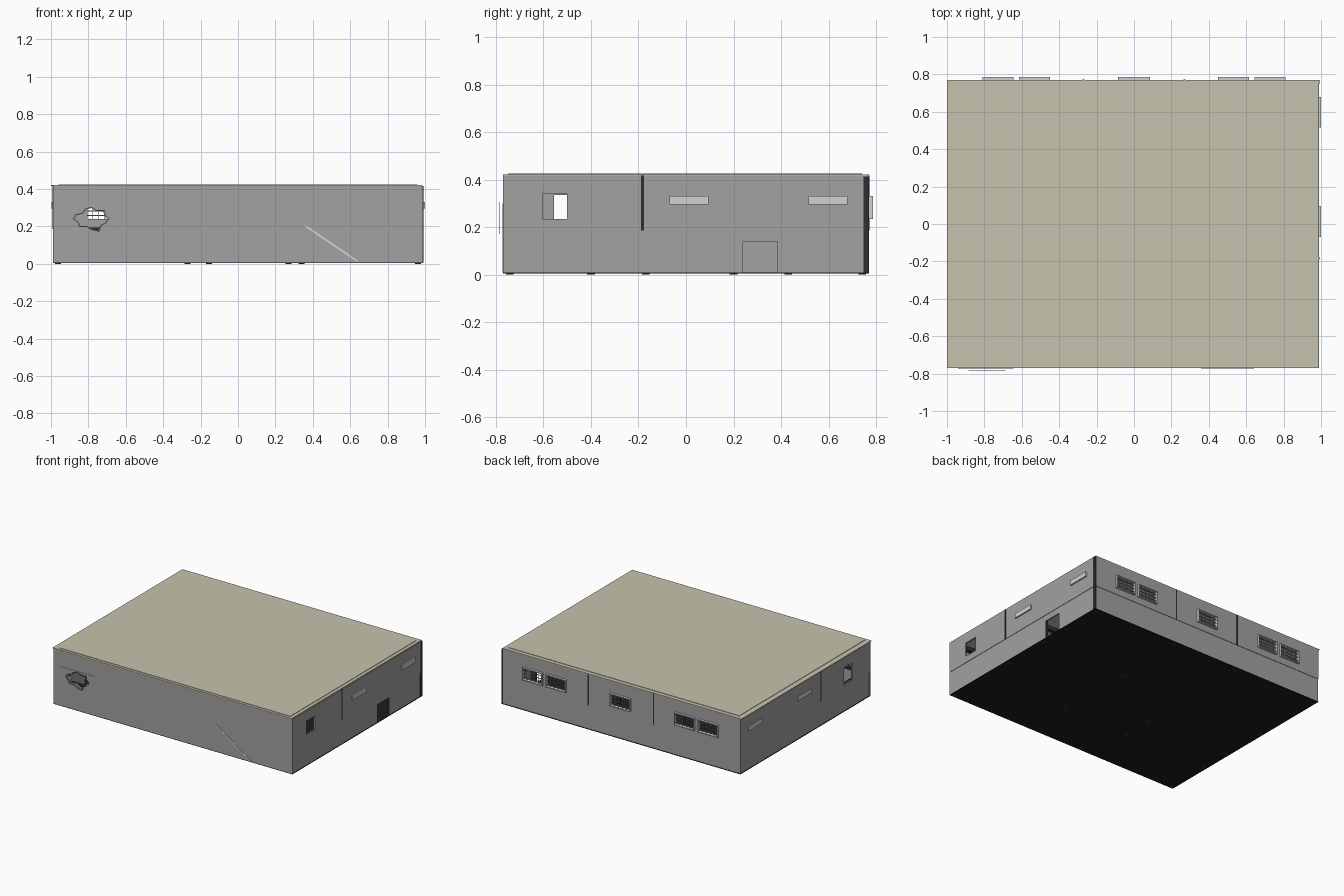
import bpy, bmesh, math
from mathutils import Vector

cube = bpy.data.objects.get("Cube")
if cube:
    bpy.data.objects.remove(cube, do_unlink=True)


def material(name, rgb):
    m = bpy.data.materials.new(name)
    m.use_nodes = True
    m.diffuse_color = (*rgb, 1)
    m.node_tree.nodes["Principled BSDF"].inputs["Base Color"].default_value = (*rgb, 1)
    return m


GREY = material("concrete grey", (0.36, 0.36, 0.36))
BEIGE = material("roof beige", (0.57, 0.54, 0.42))
LIGHT = material("light grey", (0.65, 0.65, 0.65))
DARK = material("dark metal", (0.03, 0.03, 0.03))
BLACK = material("floor black", (0.012, 0.012, 0.012))


def finish(name, bm, mat):
    bmesh.ops.recalc_face_normals(bm, faces=bm.faces)
    mesh = bpy.data.meshes.new(name)
    bm.to_mesh(mesh)
    bm.free()
    if mat:
        mesh.materials.append(mat)
    ob = bpy.data.objects.new(name, mesh)
    bpy.context.collection.objects.link(ob)
    return ob


def add_box(bm, x, y, z):
    """Add a box given as three (low, high) ranges."""
    verts = bmesh.ops.create_cube(bm, size=1)["verts"]
    for v in verts:
        v.co = Vector([(a + b) / 2 + c * (b - a) for c, (a, b) in zip(v.co, (x, y, z))])


def boxes(name, mat, *ranges):
    bm = bmesh.new()
    for r in ranges:
        add_box(bm, *r)
    return finish(name, bm, mat)


def around(c, half):
    return (c - half, c + half)


def cut(target, *cutters):
    for c in cutters:
        mod = target.modifiers.new("opening", 'BOOLEAN')
        mod.solver = 'EXACT'
        mod.object = c
    bpy.context.view_layer.update()
    mesh = bpy.data.meshes.new_from_object(
        target.evaluated_get(bpy.context.evaluated_depsgraph_get()))
    target.modifiers.clear()
    target.data = mesh


def remove(*obs):
    for o in obs:
        bpy.data.objects.remove(o, do_unlink=True)


# Main levels and extents
W, D, T = 0.99, 0.77, 0.012
BASE, SEAM, TOP = 0.008, 0.185, 0.417
FRAME_X = (-0.27, 0.27)
FRAME_Y = (-0.4, -0.17, 0.2, 0.43)

# Floor and roof
boxes("floor", BLACK, ((-W, W), (-D, D), (0.004, BASE)))
boxes("roof", BEIGE, ((-1, 0.985), (-D, D), (TOP, 0.422)),
      ((-0.96, 0.96), (-0.75, 0.74), (0.422, 0.425)))

# Walls: the front is one slab, the others have a lower and an upper panel
front = boxes("front_wall", GREY, ((-W, W), (-D, -D + T), (BASE, TOP)))
back_low = boxes("back_lower_wall", GREY, ((-W, W), (D - T, D - 0.003), (BASE, SEAM)))
back_up = boxes("back_upper_wall", GREY, ((-W, W), (D - T, D), (SEAM, TOP)))
sides = {}
for s, side in ((-1, "right"), (1, "left")):
    x = tuple(sorted((s * W, s * (W - T))))
    lower_x = tuple(sorted((s * (W - 0.003), s * (W - T))))
    y = (-D + T, D - T)
    sides[s] = (boxes(side + "_lower_wall", GREY, (lower_x, y, (BASE, SEAM))),
                boxes(side + "_upper_wall", GREY, (x, y, (SEAM, TOP))))

# Door and end window openings
door = boxes("door_cutter", None, ((0.9, 1.1), (0.24, 0.385), (BASE - 0.02, 0.14)))
end_a = boxes("end_cutter", None, ((0.9, 1.1), (-0.605, -0.5), (0.235, 0.34)))
end_b = boxes("end_cutter", None, ((-1.1, -0.9), (-0.555, -0.46), (0.2, 0.335)))
cut(sides[1][0], door)
cut(sides[1][1], end_a)
cut(sides[-1][1], end_b)
remove(door, end_a, end_b)

# Barred back windows
WINDOWS = [(-0.81, -0.645), (-0.615, -0.45), (-0.085, 0.085), (0.45, 0.615), (0.645, 0.81)]
ZW = (0.235, 0.33)
cutter = boxes("window_cutter", None,
               *[((a + 0.006, b - 0.006), (0.7, 0.9), (ZW[0] + 0.006, ZW[1] - 0.006))
                 for a, b in WINDOWS])
cut(back_up, cutter)
remove(cutter)
for a, b in WINDOWS:
    depth = (D, 0.787)
    rim = [((a, b), depth, (z, z + 0.006)) for z in (ZW[0], ZW[1] - 0.006)]
    rim += [((x, x + 0.006), depth, ZW) for x in (a, b - 0.006)]
    boxes("back_window_frame", LIGHT, *rim)
    bars = [(around(a + (b - a) * i / 5, 0.002), (0.774, 0.778), ZW) for i in range(1, 5)]
    bars += [((a, b), (0.774, 0.778), around(ZW[0] + (ZW[1] - ZW[0]) * i / 4, 0.002))
             for i in range(1, 4)]
    boxes("back_window_bars", GREY, *bars)

# High strip windows, upper panel joints
for s in (-1, 1):
    outer = W + (0.01 if s > 0 else 0.006)
    for y in ((-0.07, 0.095), (0.515, 0.68)):
        boxes("side_window", LIGHT, (tuple(sorted((s * W, s * outer))), y, (0.296, 0.33)))
    boxes("side_joint", DARK, (tuple(sorted((s * W, s * (W + 0.002)))),
                               around(-0.183, 0.006), (SEAM, TOP)))
for x in FRAME_X:
    boxes("back_joint", DARK, (around(x, 0.005), (D, D + 0.002), (SEAM, TOP)))
boxes("corner_trim", DARK, ((W - 0.01, W + 0.002), (0.748, D + 0.001), (BASE, 0.412)))


# Broken hole in the front wall, with its patch and loose rim
RADII = (1.0, 0.85, 1.05, 0.8, 1.0, 0.9, 0.7, 0.95, 1.0, 0.8, 0.95, 0.7, 0.9, 1.15, 0.8, 0.9)


def outline(scale, y):
    n = len(RADII)
    return [Vector((-0.785 + 0.088 * scale * r * math.cos(math.tau * i / n), y,
                    0.24 + 0.058 * scale * r * math.sin(math.tau * i / n)))
            for i, r in enumerate(RADII)]


def ragged_block(name, scale, y0, y1, mat):
    bm = bmesh.new()
    face = bm.faces.new([bm.verts.new(p) for p in outline(scale, y0)])
    ext = bmesh.ops.extrude_face_region(bm, geom=[face])["geom"]
    for v in ext:
        if isinstance(v, bmesh.types.BMVert):
            v.co.y = y1
    return finish(name, bm, mat)


patch = boxes("wall_patch", GREY, ((-0.94, -0.645), (-D - 0.002, -D), (0.13, 0.3)))
rim = ragged_block("hole_rim", 1.12, -0.786, -0.784, GREY)
hole = ragged_block("hole_cutter", 1.0, -0.9, -0.7, None)
for part in (front, patch, rim):
    cut(part, hole)
remove(hole)

# Leaning rail across the front
rail = boxes("leaning_rail", LIGHT, (around(0, 0.168), around(0, 0.003), around(0, 0.005)))
rail.location = (0.5, -D, 0.108)
rail.rotation_euler = (0, math.atan2(0.19, 0.28), 0)

# Inner frame: columns, ceiling beams and a mid-height ring
IN_X, IN_Y = W - T - 0.016, D - T - 0.016
columns = [(x, y) for x in FRAME_X for y in FRAME_Y]
columns += [(s * IN_X, y) for s in (-1, 1) for y in FRAME_Y]
columns += [(x, IN_Y) for x in FRAME_X] + [(-0.155, -IN_Y), (0.34, -IN_Y)]
columns += [(sx * IN_X, sy * IN_Y) for sx in (-1, 1) for sy in (-1, 1)]
boxes("columns", DARK, *[(around(x, 0.016), around(y, 0.016), (0, TOP - 0.03))
                         for x, y in columns])
beam_z = (TOP - 0.03, TOP - 0.001)
boxes("long_beams", DARK, *[((-IN_X, IN_X), around(y, 0.015), beam_z)
                            for y in FRAME_Y + (-IN_Y, IN_Y)])
boxes("cross_beams", DARK, *[(around(x, 0.015), (-IN_Y, IN_Y), beam_z)
                             for x in FRAME_X + (-IN_X, IN_X)])
ring_z = around(SEAM, 0.008)
boxes("wall_rails", DARK,
      ((-IN_X, IN_X), around(IN_Y, 0.015), ring_z),
      ((-IN_X, 0.34), around(-IN_Y, 0.015), ring_z),
      *[(around(s * IN_X, 0.015), (-IN_Y, IN_Y), ring_z) for s in (-1, 1)])
